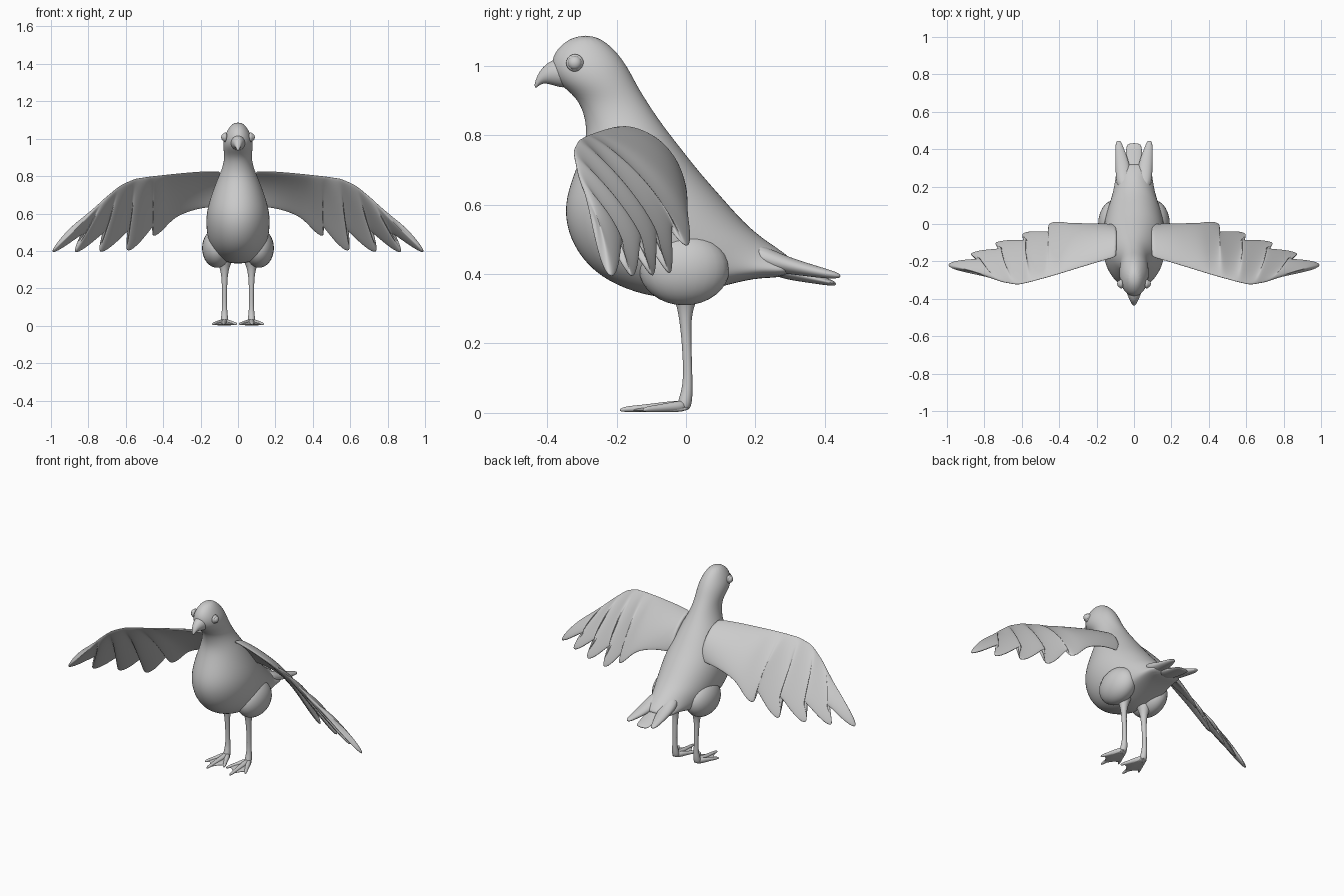
import bpy, bmesh, math
from mathutils import Vector as V, Matrix

if "Cube" in bpy.data.objects:
    bpy.data.objects.remove(bpy.data.objects["Cube"])


def finish(name, bm, mirror=False, sub=2):
    bmesh.ops.recalc_face_normals(bm, faces=bm.faces)
    me = bpy.data.meshes.new(name)
    bm.to_mesh(me)
    bm.free()
    for p in me.polygons:
        p.use_smooth = True
    ob = bpy.data.objects.new(name, me)
    bpy.context.collection.objects.link(ob)
    if mirror:
        ob.modifiers.new("mirror", 'MIRROR').use_mirror_merge = False
    if sub:
        m = ob.modifiers.new("smooth", 'SUBSURF')
        m.levels = m.render_levels = sub
    return ob


def loft(name, sections, n=16, mirror=False, sub=2):
    """Each section is (edge a, edge b, half width vector, camber vector)."""
    bm = bmesh.new()
    rings = []
    for a, b, w, c in sections:
        a, b, w, c = V(a), V(b), V(w), V(c)
        ring = []
        for i in range(n):
            t = 2 * math.pi * i / n
            s = math.sin(t)
            ring.append(bm.verts.new((a + b) / 2 + (a - b) / 2 * math.cos(t) + w * s + c * s * s))
        rings.append(ring)
    for r, q in zip(rings, rings[1:]):
        for i in range(n):
            j = (i + 1) % n
            bm.faces.new((r[i], r[j], q[j], q[i]))
    bm.faces.new(rings[0])
    bm.faces.new(rings[-1])
    return finish(name, bm, mirror, sub)


def ball(name, centre, radii):
    bm = bmesh.new()
    bmesh.ops.create_uvsphere(bm, u_segments=24, v_segments=16, radius=1,
                              matrix=Matrix.Translation(centre) @ Matrix.Diagonal((*radii, 1)))
    return finish(name, bm, True, 0)


Z0 = (0, 0, 0)


def side_loft(name, rows):
    """Rows: front y, z, back y, z, half width."""
    return loft(name, [((0, a, b), (0, c, d), (w, 0, 0), Z0) for a, b, c, d, w in rows])


# Head, neck and body in one skin
side_loft("body", [
    (-.32, 1.087, -.26, 1.088, .025), (-.375, 1.052, -.205, 1.05, .056),
    (-.395, 1.0, -.165, .995, .08), (-.375, .95, -.14, .945, .081),
    (-.315, .91, -.11, .895, .073), (-.292, .85, -.07, .835, .085),
    (-.288, .79, -.015, .765, .115), (-.318, .71, .045, .69, .145),
    (-.353, .62, .10, .63, .168), (-.353, .54, .14, .585, .175),
    (-.32, .46, .18, .543, .171), (-.255, .39, .21, .518, .161),
    (-.15, .342, .235, .498, .143), (-.03, .322, .258, .482, .125),
    (.08, .358, .28, .465, .11), (.2, .39, .31, .44, .1), (.27, .387, .33, .415, .092)])

# Hooked beak
side_loft("beak", [
    (-.35, 1.03, -.33, .93, .048), (-.393, 1.014, -.375, .94, .034),
    (-.417, .992, -.403, .95, .022), (-.431, .967, -.421, .946, .013),
    (-.438, .94, -.432, .934, .005)])

# Eyes with a rim
ball("eye", (.073, -.32, 1.008), (.017, .02, .02))
ball("eye_rim", (.069, -.32, 1.008), (.013, .025, .025))

# Thighs
ball("thigh", (.112, -.005, .415), (.08, .13, .105))

# Tail feathers: outer pair and centre
loft("outer_tail_feather", [((i, y, z), (o, y, z), (0, 0, t), Z0) for y, i, o, z, t in [
    (.18, 0, .095, .46, .045), (.28, .012, .1, .428, .027), (.36, .035, .102, .41, .019),
    (.41, .056, .101, .4, .014), (.435, .066, .097, .396, .009), (.445, .074, .09, .394, .004)]],
    12, True)
loft("centre_tail_feather", [((-x, y, z), (x, y, z), (0, 0, t), Z0) for y, x, z, t in [
    (.24, .06, .42, .028), (.33, .05, .395, .018), (.41, .044, .377, .011), (.433, .034, .371, .006)]], 12)

# Wings: leading edge curve joined to a feathered trailing edge
LEAD = [V(p) for p in [(.09, -.175, .825), (.2, -.207, .825), (.42, -.275, .805), (.54, -.308, .79),
                       (.62, -.327, .758), (.7, -.312, .692), (.85, -.26, .548)]]


def lead(x):
    for p, q in zip(LEAD, LEAD[1:]):
        if x <= q.x:
            break
    return p.lerp(q, (x - p.x) / (q.x - p.x))


pairs = [(.09, V((.09, -.01, .645))), (.11, V((.11, 0, .635))), (.2, V((.19, .003, .63))),
         (.31, V((.28, .005, .605)))]
notches = [V(p) for p in [(.35, .005, .57), (.43, -.045, .565), (.55, -.087, .55),
                          (.68, -.13, .535), (.79, -.185, .525), (.86, -.258, .535)]]
tips = [V(p) for p in [(.455, .008, .468), (.595, -.042, .38), (.742, -.092, .375),
                       (.88, -.152, .375), (1.01, -.213, .376)]]
edge = []
for a, b, tip in zip(notches, notches[1:], tips):
    mid = (a + b) / 2
    sa, sb = [(p + (tip - mid) * .68).lerp(mid.lerp(tip, .68), .3) for p in (a, b)]
    edge += [a, sa, tip, sb]
edge.append(notches[-1])
for i, p in enumerate(edge):
    pairs.append((.38 + .46 * i / (len(edge) - 1), p))
wing = []
for x, T in pairs:
    L = lead(x)
    nrm = V((.45 * min(1, max(0, (x - .3) / .4)), .6, .6)).normalized()
    k = min(1, (T - L).length / .2)
    wing.append((L, T, nrm * .017 * k, nrm * (.04 - .035 * min(1, x / .7)) * k))
loft("wing", wing, 20, True)

# Legs
X = .072
loft("leg", [((X, y - r, z), (X, y + r, z), (r, 0, 0), Z0) for y, z, r in [
    (-.005, .37, .055), (0, .325, .032), (-.003, .28, .018), (.002, .2, .014), (.006, .1, .013),
    (.002, .055, .018), (-.005, .025, .022), (-.008, .006, .018)]], 12, True)

# Webbed feet: toes plus a web fanned out from the heel
toes = [(.008, -.125), (.078, -.192), (.136, -.125)]
for name, (tx, ty) in zip(("inner_toe", "middle_toe", "outer_toe"), toes):
    rows = []
    for s, r, z in [(0, .02, .02), (.3, .017, .018), (.65, .012, .013), (.9, .01, .011), (1, .004, .008)]:
        x, y = X + (tx - X) * s, .005 + (ty - .005) * s
        rows.append(((x - r, y, z), (x + r, y, z), (0, 0, min(r, z - .002)), Z0))
    loft(name, rows, 10, True)
web = [toes[0], (.045, -.105), toes[1], (.105, -.105), toes[2]]
loft("foot_web", [((X + (i - 2) * .008, .012, .012), (x, y, .008), (0, 0, .008), Z0)
                  for i, (x, y) in enumerate(web)], 12, True)
